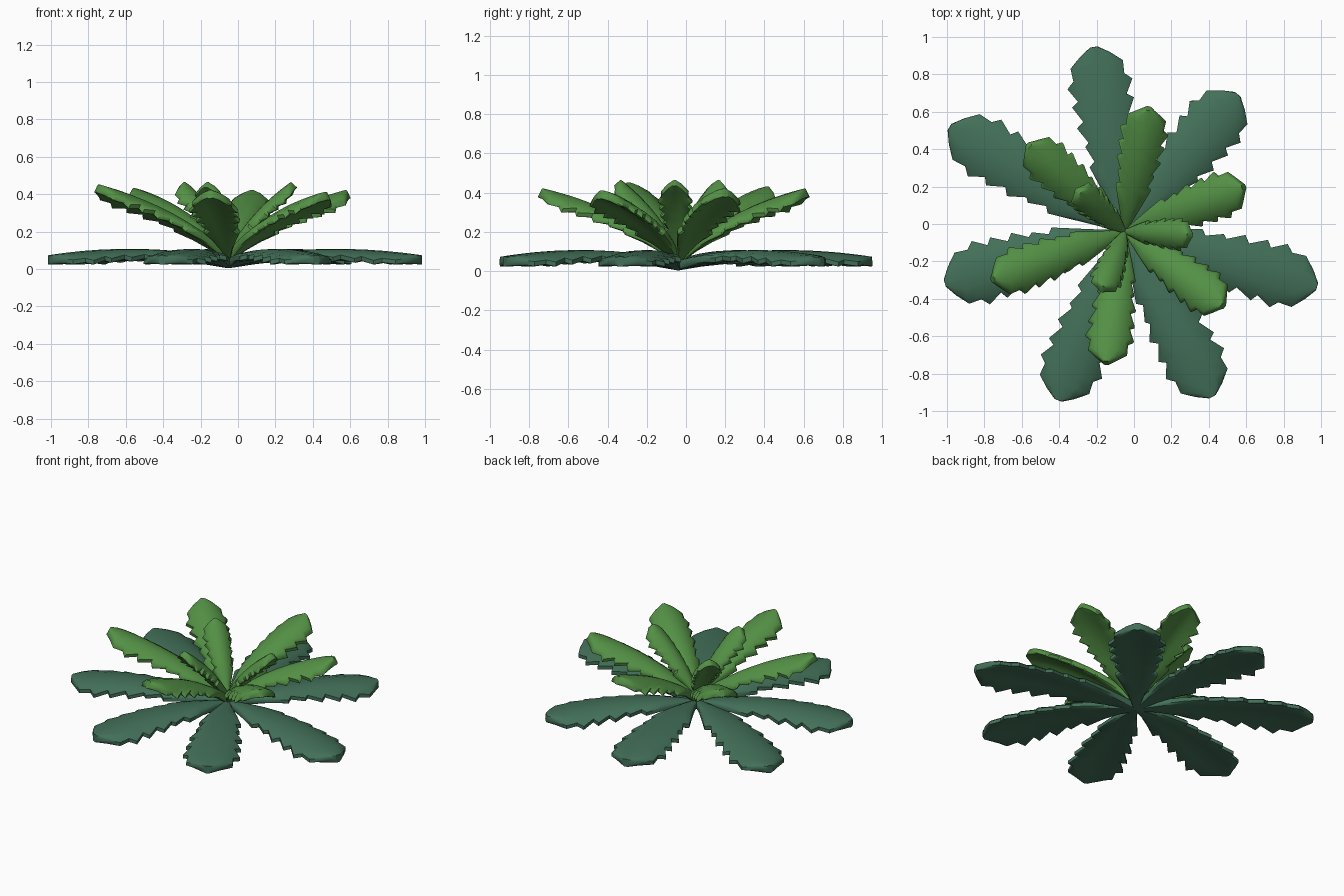
import bpy, bmesh, math
from mathutils import Vector

if "Cube" in bpy.data.objects:
    bpy.data.objects.remove(bpy.data.objects["Cube"])

CENTRE = Vector((-0.05, -0.04, 0.0))

# half outline of a serrated leaf: (fraction of length, half width)
OUTLINE = [(0, .012), (.12, .045), (.25, .088), (.37, .128), (.395, .098), (.48, .133),
           (.50, .112), (.585, .16), (.615, .122), (.70, .168), (.725, .132), (.80, .176),
           (.835, .138), (.905, .142), (.96, .08), (1, .02)]
COLUMNS = [-1, -.85, -.45, 0, .45, .85, 1]
EDGE = [.45, .85, 1, 1, 1, .85, .45]


def material(name, rgb):
    m = bpy.data.materials.new(name)
    m.diffuse_color = (*rgb, 1)
    m.use_nodes = True
    m.node_tree.nodes["Principled BSDF"].inputs["Base Color"].default_value = m.diffuse_color
    return m


def leaf(name, mat, angle, reach, rise, width, bow, droop, thick, z0):
    """Arched, domed leaf from the plant centre outwards."""
    a = math.radians(angle)
    out = Vector((math.cos(a), math.sin(a), 0))
    side = Vector((-math.sin(a), math.cos(a), 0))
    tilt = math.atan2(rise, reach)
    length = math.hypot(reach, rise)
    along = out * math.cos(tilt) + Vector((0, 0, math.sin(tilt)))
    up = along.cross(side)
    bm = bmesh.new()
    rings = []
    for s, w in OUTLINE:
        top, bottom = [], []
        for u, e in zip(COLUMNS, EDGE):
            lat = u * w
            if abs(u) < .6:                       # inner columns ignore the teeth
                lat = u * min(.02 + .13 * s ** .7, w * 1.15)
            mid = bow * 4 * s * (1 - s) - droop * (lat / .17) ** 2
            p = CENTRE + along * (s * length) + side * (lat * width) + Vector((0, 0, z0))
            h = e * thick / 2
            top.append(bm.verts.new(p + up * (mid + h)))
            bottom.append(bm.verts.new(p + up * (mid - h)))
        rings.append(top + bottom[::-1])
    n = len(rings[0])
    for r0, r1 in zip(rings, rings[1:]):
        for i in range(n):
            j = (i + 1) % n
            bm.faces.new((r0[i], r0[j], r1[j], r1[i]))
    for ring in (rings[0], rings[-1]):
        k = len(COLUMNS)
        for i in range(k - 1):
            bm.faces.new((ring[i], ring[i + 1], ring[n - 2 - i], ring[n - 1 - i]))
    bmesh.ops.recalc_face_normals(bm, faces=bm.faces[:])
    me = bpy.data.meshes.new(name)
    bm.to_mesh(me)
    bm.free()
    me.materials.append(mat)
    ob = bpy.data.objects.new(name, me)
    bpy.context.collection.objects.link(ob)
    bpy.context.view_layer.objects.active = ob
    ob.select_set(True)
    bpy.ops.object.shade_smooth_by_angle(angle=math.radians(40))
    ob.select_set(False)


dark = material("dark_leaf_green", (.055, .160, .098))
light = material("fresh_leaf_green", (.088, .280, .060))

# low ring of dark leaves lying on the ground
for i, (ang, reach) in enumerate([(99.5, 1.0), (50.5, .95), (-16, 1.07), (-62, 1.0),
                                  (-111.5, .97), (196, 1.0), (149.2, 1.09)]):
    leaf(f"ground_leaf_{i + 1}", dark, ang, reach, .02, 1.0, .043, .035, .05, .029)

# raised ring of long light leaves
for i, (ang, reach, rise) in enumerate([(79, .67, .34), (20.5, .68, .34), (-37, .66, .33),
                                        (-98, .71, .34), (200, .75, .37), (138, .69, .35)]):
    leaf(f"raised_leaf_{i + 1}", light, ang, reach, rise, .74, .045, .05, .05, .06)

# inner short steep leaves
for i, (ang, reach) in enumerate([(-3, .35), (-111, .33), (139, .33)]):
    leaf(f"inner_leaf_{i + 1}", light, ang, reach, .39, .5, .03, .04, .045, .06)
